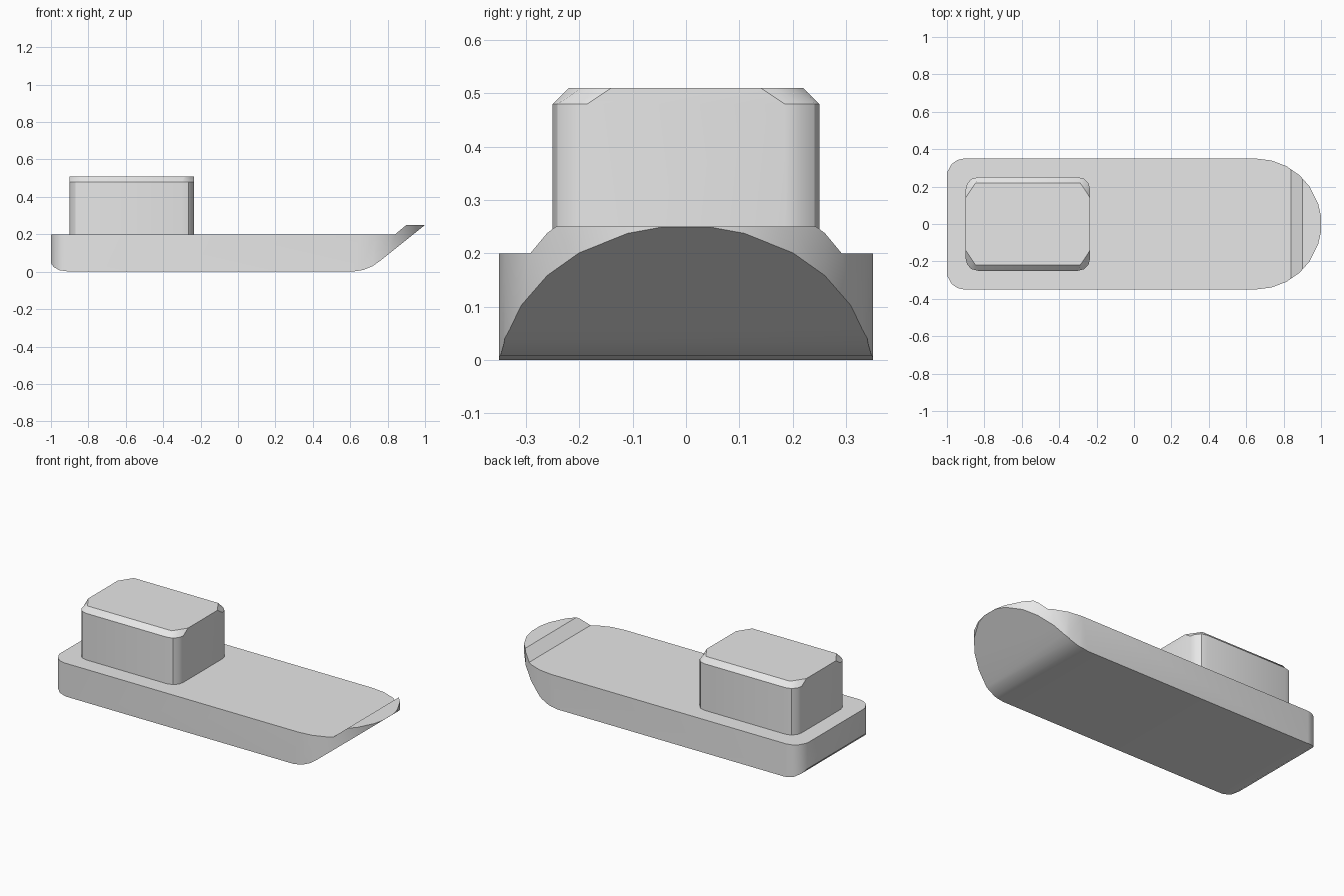
import bpy, bmesh
from math import sin, cos, pi, radians

if "Cube" in bpy.data.objects:
    bpy.data.objects.remove(bpy.data.objects["Cube"], do_unlink=True)

grey = bpy.data.materials.new("light grey")
grey.use_nodes = True
grey.diffuse_color = (0.8, 0.8, 0.8, 1)
grey.node_tree.nodes["Principled BSDF"].inputs["Base Color"].default_value = (0.8, 0.8, 0.8, 1)


def loft(name, rings):
    """Closed solid through matching rings of points."""
    bm = bmesh.new()
    loops = [[bm.verts.new(p) for p in ring] for ring in rings]
    for a, b in zip(loops, loops[1:]):
        for i in range(len(a)):
            j = (i + 1) % len(a)
            bm.faces.new((a[i], a[j], b[j], b[i]))
    bm.faces.new(loops[0])
    bm.faces.new(loops[-1])
    bmesh.ops.recalc_face_normals(bm, faces=bm.faces)
    mesh = bpy.data.meshes.new(name)
    bm.to_mesh(mesh)
    bm.free()
    mesh.materials.append(grey)
    obj = bpy.data.objects.new(name, mesh)
    bpy.context.collection.objects.link(obj)
    return obj


def activate(obj):
    bpy.ops.object.select_all(action="DESELECT")
    obj.select_set(True)
    bpy.context.view_layer.objects.active = obj


def mirror_outline(half):
    """Close a half outline by mirroring it across y = 0."""
    return half + [(x, -y) for x, y in reversed(half)]


def smooth(obj, degrees):
    activate(obj)
    bpy.ops.object.shade_smooth_by_angle(angle=radians(degrees))


# Hull: side profile cut by the deck outline with its round bow
profile = [(-1, 0.2), (-1, 0.045), (-0.985, 0.025), (-0.955, 0.008), (-0.9, 0),
           (0.61, 0), (0.67, 0.009), (0.72, 0.03), (0.76, 0.058),
           (1, 0.25), (0.9, 0.25), (0.84, 0.2)]
hull = loft("hull", [[(x, y, z) for x, z in profile] for y in (-0.5, 0.5)])

bow = [(0.65 + 0.352 * cos(radians(a)), 0.35 * sin(radians(a)))
       for a in (7.4, 18.3, 35, 48, 62, 76, 90)]
stern = [(-0.91, 0.35), (-0.945, 0.342), (-0.975, 0.32), (-1, 0.275)]
outline = mirror_outline(bow + stern)
cutter = loft("hull_outline_cutter", [[(x, y, z) for x, y in outline] for z in (-0.2, 0.5)])
cut = hull.modifiers.new("outline", "BOOLEAN")
cut.operation = "INTERSECT"
cut.solver = "EXACT"
cut.object = cutter
activate(hull)
bpy.ops.object.modifier_apply(modifier=cut.name)
bpy.data.objects.remove(cutter, do_unlink=True)
smooth(hull, 30)

# Deckhouse: rounded block with chamfered long top edges and cut corners
MID, HALF = -0.5675, 0.3325


def house_ring(corner, z):
    quarter = [(HALF - dx, y) for dx, y in corner]
    half = quarter + [(-x, y) for x, y in reversed(quarter)]
    return [(MID + x, y, z) for x, y in mirror_outline(half)]


wall = [(0, 0.185), (0.007, 0.215), (0.03, 0.241), (0.065, 0.25)]
roof = [(0, 0.14), (0.018, 0.168), (0.036, 0.195), (0.053, 0.22)]
house = loft("deckhouse", [house_ring(wall, 0.2), house_ring(wall, 0.48), house_ring(roof, 0.51)])
smooth(house, 32)
